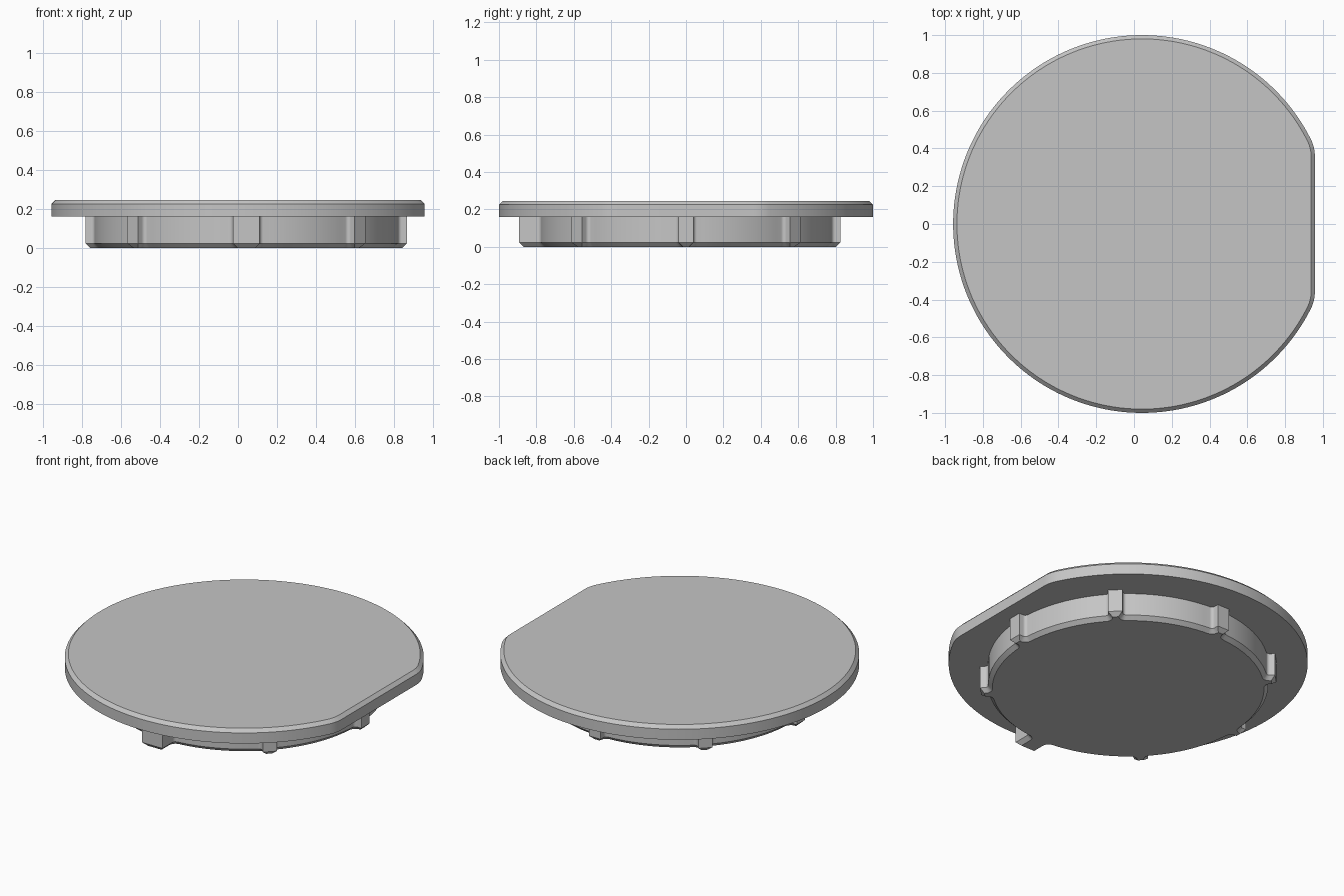
import bpy, bmesh
from math import sin, cos, pi, atan2, sqrt, radians
from mathutils import Vector

if "Cube" in bpy.data.objects:
    bpy.data.objects.remove(bpy.data.objects["Cube"])

CX = 0.0425  # disc axis, shifted so the part is centred on its bounds

grey = bpy.data.materials.new("plain grey")
grey.diffuse_color = (0.56, 0.56, 0.56, 1)
grey.use_nodes = True
grey.node_tree.nodes["Principled BSDF"].inputs["Base Color"].default_value = grey.diffuse_color


def arc(c, r, a0, a1, n):
    return [Vector((c[0] + r * cos(a0 + (a1 - a0) * i / n),
                    c[1] + r * sin(a0 + (a1 - a0) * i / n))) for i in range(n + 1)]


def inset(pts, d):
    """Offset a counter-clockwise outline inward with mitred corners."""
    out = []
    for i, p in enumerate(pts):
        e0 = (p - pts[i - 1]).normalized()
        e1 = (pts[(i + 1) % len(pts)] - p).normalized()
        n0, n1 = Vector((-e0.y, e0.x)), Vector((-e1.y, e1.x))
        out.append(p + (n0 + n1) * d / (1 + n0.dot(n1)))
    return out


def stack(name, layers):
    """Solid through a list of (outline, z) layers with equal point counts."""
    bm = bmesh.new()
    rings = [[bm.verts.new((p.x + CX, p.y, z)) for p in pts] for pts, z in layers]
    n = len(rings[0])
    for lo, hi in zip(rings, rings[1:]):
        for i in range(n):
            j = (i + 1) % n
            bm.faces.new((lo[i], lo[j], hi[j], hi[i]))
    bm.faces.new(rings[0][::-1])
    bm.faces.new(rings[-1])
    me = bpy.data.meshes.new(name)
    bm.to_mesh(me)
    bm.free()
    ob = bpy.data.objects.new(name, me)
    bpy.context.collection.objects.link(ob)
    me.materials.append(grey)
    bpy.ops.object.select_all(action='DESELECT')
    ob.select_set(True)
    bpy.context.view_layer.objects.active = ob
    bpy.ops.object.shade_smooth_by_angle(angle=radians(25))


# Cap disc: circle with one flat side and rounded flat corners
FLAT, RC = 0.915, 0.2
ux = FLAT - RC
uy = sqrt((1 - RC) ** 2 - ux ** 2)
ta = atan2(uy, ux)
cap = (arc((ux, uy), RC, 0, ta, 8)
       + arc((0, 0), 1.0, ta, 2 * pi - ta, 144)[1:-1]
       + arc((ux, -uy), RC, -ta, 0, 8))
stack("cap_disc", [(cap, 0.16), (cap, 0.225), (inset(cap, 0.02), 0.245)])

# Plug: round body with eight filleted lugs, the front one larger
R, RF = 0.78, 0.02
plug = []


def lug_half(w, top):
    """Half lug, in (radial, sideways) coordinates, ending on the body circle."""
    v = w / 2 + RF
    u = sqrt((R + RF) ** 2 - v ** 2)
    return [Vector((top, w / 2))] + arc((u, v), RF, -pi / 2, atan2(v, u) - pi, 6)


def lug_size(k):
    return (0.138, 0.8925) if k % 8 == 6 else (0.08, 0.825)


for k in range(8):
    a = k * pi / 4
    half = lug_half(*lug_size(k))
    local = [Vector((p.x, -p.y)) for p in reversed(half)] + half
    plug += [Vector((p.x * cos(a) - p.y * sin(a), p.x * sin(a) + p.y * cos(a))) for p in local]
    nxt = lug_half(*lug_size(k + 1))[-1]
    a0 = a + atan2(half[-1].y, half[-1].x)
    a1 = a + pi / 4 - atan2(nxt.y, nxt.x)
    plug += arc((0, 0), R, a0, a1, 14)[1:-1]

stack("plug", [(inset(plug, 0.023), 0.0), (plug, 0.023), (plug, 0.16)])
